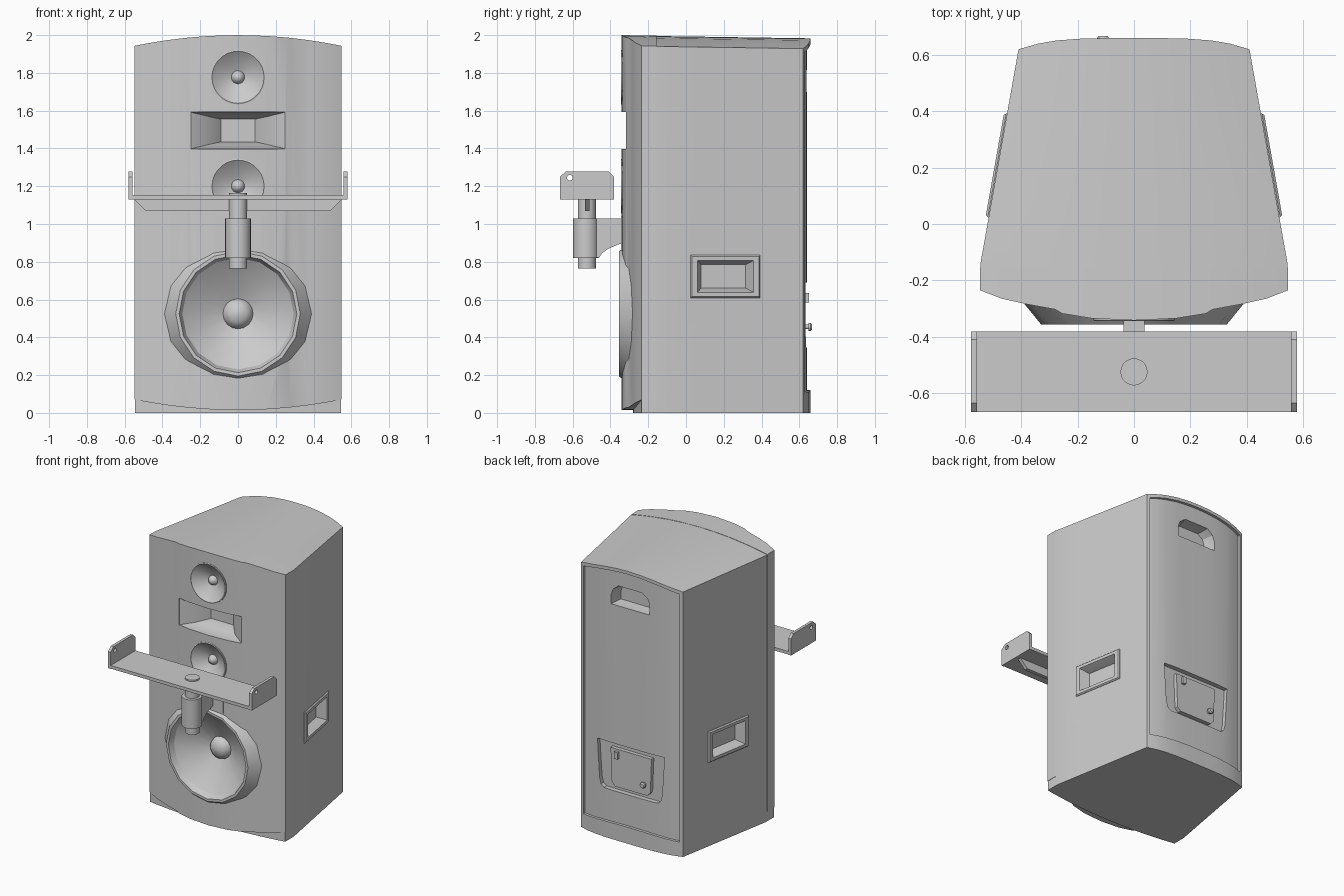
import bpy, bmesh, math

if "Cube" in bpy.data.objects:
    bpy.data.objects.remove(bpy.data.objects["Cube"])


def finish(bm, name):
    bmesh.ops.recalc_face_normals(bm, faces=bm.faces)
    me = bpy.data.meshes.new(name)
    bm.to_mesh(me)
    bm.free()
    ob = bpy.data.objects.new(name, me)
    bpy.context.collection.objects.link(ob)
    return ob


def loft(name, loops):
    """Closed solid through matching point loops, capped at both ends."""
    bm = bmesh.new()
    rows = [[bm.verts.new(p) for p in lp] for lp in loops]
    n = len(rows[0])
    for a, b in zip(rows, rows[1:]):
        for i in range(n):
            j = (i + 1) % n
            bm.faces.new((a[i], a[j], b[j], b[i]))
    bm.faces.new(rows[0])
    bm.faces.new(rows[-1])
    return finish(bm, name)


def revolve_y(name, profile, z, n):
    return loft(name, [[(r * math.cos(2 * math.pi * i / n), y, z + r * math.sin(2 * math.pi * i / n))
                        for i in range(n)] for r, y in profile])


def rod(name, x, y, r, z0, z1, n=24):
    return loft(name, [[(x + r * math.cos(2 * math.pi * i / n), y + r * math.sin(2 * math.pi * i / n), z)
                        for i in range(n)] for z in (z0, z1)])


def prism_x(name, pts, x0, x1):
    return loft(name, [[(x, y, z) for y, z in pts] for x in (x0, x1)])


def prism_y(name, pts, y0, y1):
    return loft(name, [[(x, y, z) for x, z in pts] for y in (y0, y1)])


def rect(hx, hz, cx=0, cz=0):
    return [(cx - hx, cz - hz), (cx + hx, cz - hz), (cx + hx, cz + hz), (cx - hx, cz + hz)]


def mirrored(pts):
    """Complete a right half outline (x, z) with its left half."""
    return pts + [(-x, z) for x, z in reversed(pts)]


def slab(name, cols, width, front, back, top, bottom, rows):
    """Upright solid with curved front, back, top and bottom."""
    bm = bmesh.new()
    layers = []
    for zf in (top, bottom):
        layer = []
        for v in rows:
            line = []
            for u in cols:
                y = front(u) * (1 - v) + back(u) * v
                line.append(bm.verts.new((u * width(y), y, zf(u, y))))
            layer.append(line)
        layers.append(layer)
    R, C = len(rows), len(cols)
    for g in layers:
        for r in range(R - 1):
            for c in range(C - 1):
                bm.faces.new((g[r][c], g[r][c + 1], g[r + 1][c + 1], g[r + 1][c]))
    t, b = layers
    for r in (0, R - 1):
        for c in range(C - 1):
            bm.faces.new((t[r][c], t[r][c + 1], b[r][c + 1], b[r][c]))
    for c in (0, C - 1):
        for r in range(R - 1):
            bm.faces.new((t[r][c], t[r + 1][c], b[r + 1][c], b[r][c]))
    return finish(bm, name)


def cut(ob, *cutters):
    bpy.context.view_layer.objects.active = ob
    for c in cutters:
        m = ob.modifiers.new("cut", 'BOOLEAN')
        m.operation, m.solver, m.object = 'DIFFERENCE', 'EXACT', c
        bpy.ops.object.modifier_apply(modifier=m.name)


def remove(*obs):
    for o in obs:
        bpy.data.objects.remove(o, do_unlink=True)


def body_width(y):
    return 0.545 if y < -0.14 else 0.545 - 0.135 * (y + 0.14) / 0.76


def crown(u, y):
    return 2 - 0.015 * (y + 0.345) - 0.055 * u * u


def back_y(u):
    return 0.66 - 0.04 * u ** 4


# Cabinet body, tapering to the back
half = [1, 0.84, 0.68, 0.45, 0.22]
cols = [-u for u in half] + [0] + half[::-1]
cabinet = slab("cabinet", cols, body_width, lambda u: -0.28 + 0.045 * u * u, back_y,
               lambda u, y: crown(u, y) - 0.002, lambda u, y: 0, [0, 0.111, 0.4, 0.7, 1])

# Front baffle with a raised centre strip and curved lower edge
half_front = [(0.547, -0.235), (0.47, -0.265), (0.38, -0.285), (0.28, -0.303), (0.255, -0.318), (0.15, -0.335)]
depth = {round(x / 0.547, 4): y for x, y in half_front}
depth[0] = -0.342
ks = sorted(depth)
baffle = slab("front_baffle", [-k for k in reversed(ks)] + ks[1:], lambda y: 0.547,
              lambda u: depth[abs(u)], lambda u: -0.155, crown,
              lambda u, y: 0.015 + 0.055 * u * u, [0, 1])

# Openings in the front
pocket = prism_y("pocket_cutter", rect(0.48, 0.88, 0, 1.0), -0.5, -0.158)
woofer_hole = revolve_y("woofer_cutter", [(0.32, -0.5), (0.32, -0.1)], 0.525, 16)
tweeter_holes = [revolve_y("tweeter_cutter", [(0.14, -0.5), (0.14, -0.22)], z, 28) for z in (1.777, 1.2)]
horn = loft("horn_cutter", [[(x, y, z) for x, z in rect(hx, hz, 0, 1.495)]
                            for hx, hz, y in ((0.25, 0.097, -0.5), (0.25, 0.097, -0.318),
                                              (0.16, 0.075, -0.265), (0.09, 0.06, -0.18))])
cut(cabinet, pocket)
cut(baffle, woofer_hole, horn, *tweeter_holes)
remove(pocket, woofer_hole, horn, *tweeter_holes)

# Drivers
revolve_y("woofer", [(0.3, -0.13), (0.392, -0.2), (0.392, -0.28), (0.33, -0.356), (0.312, -0.356),
                     (0.295, -0.315), (0.2, -0.25), (0.08, -0.195), (0.07, -0.22), (0.045, -0.24),
                     (0.008, -0.248)], 0.525, 16)
for name, z in (("upper_tweeter", 1.777), ("lower_tweeter", 1.2)):
    revolve_y(name, [(0.1, -0.2), (0.144, -0.25), (0.144, -0.343), (0.138, -0.345), (0.09, -0.308),
                     (0.035, -0.285), (0.028, -0.302), (0.015, -0.313), (0.003, -0.316)], z, 28)

# Recessed back panel, rear grip and connector bay
panel = slab("panel_cutter", cols, lambda y: 0.387, lambda u: back_y(u * 0.387 / 0.41) - 0.02,
             lambda u: 0.8, lambda u, y: 1.96 - 0.052 * u * u, lambda u, y: 0.12 - 0.015 * u * u, [0, 1])
grip = loft("grip_cutter", [[(x * s, y, 1.77 + (z - 1.77) * s) for x, z in mirrored(
    [(0.155, 1.70), (0.155, 1.77), (0.14, 1.81), (0.095, 1.845)])] for y, s in ((0.8, 1), (0.63, 1), (0.56, 0.85))])
bay_pts = mirrored([(0.215, 0.345), (0.24, 0.365), (0.252, 0.41), (0.27, 0.69)])
bay = prism_y("bay_cutter", bay_pts, 0.605, 0.8)
cut(cabinet, panel, grip, bay)
remove(panel, grip, bay)
prism_y("connector_plate", mirrored([(0.13, 0.375), (0.155, 0.40), (0.165, 0.65)]), 0.59, 0.632)
prism_y("power_switch", rect(0.013, 0.025, 0.11, 0.61), 0.62, 0.652)
knob = revolve_y("volume_knob", [(0.012, 0.62), (0.012, 0.648), (0.021, 0.648), (0.021, 0.66), (0.015, 0.668)], 0.455, 16)
knob.location.x = -0.11

# Side handles, set flush into the sloping sides
for s, side in ((1, "right"), (-1, "left")):
    def ring(ht, hz, d):
        return [(s * (0.4833 - 0.175 * t + 0.985 * d), 0.2075 + 0.985 * t + 0.175 * d, 0.7225 + z)
                for t, z in rect(ht, hz)]
    hole = loft("handle_cutter", [ring(0.16, 0.092, 0.1), ring(0.16, 0.092, -0.08)])
    cut(cabinet, hole)
    remove(hole)
    loft(side + "_handle", [ring(0.187, 0.113, -0.085), ring(0.187, 0.113, 0.003), ring(0.18, 0.106, 0.011),
                            ring(0.15, 0.085, 0.011), ring(0.145, 0.08, 0.0), ring(0.12, 0.062, -0.055)])

# Mounting arm, clamp tube and pivot rod
prism_y("mount_plate", rect(0.12, 0.09, 0, 0.95), -0.344, -0.3)
prism_x("mount_arm", [(-0.5, 1.029), (-0.3, 1.029), (-0.3, 0.895), (-0.35, 0.895), (-0.41, 0.87),
                      (-0.445, 0.845), (-0.46, 0.822), (-0.5, 0.822)], -0.038, 0.038)
rod("clamp_tube", 0, -0.53, 0.068, 0.82, 1.03)
rod("pivot_rod", 0, -0.525, 0.048, 0.765, 1.163)

# Cradle: flat bar, stiffening web and upturned ends
prism_y("cradle_bar", rect(0.575, 0.0115, 0, 1.1415), -0.667, -0.382)
prism_y("cradle_web", mirrored([(0.49, 1.07), (0.55, 1.131)]), -0.536, -0.511)
end = [(-0.668, 1.129), (-0.381, 1.129), (-0.381, 1.25), (-0.41, 1.278), (-0.635, 1.278), (-0.668, 1.25)]
for s, side in ((1, "right"), (-1, "left")):
    plate = prism_x(side + "_cradle_end", end, s * 0.558, s * 0.579)
    bolt = prism_x("bolt_cutter", [(-0.615 + 0.015 * math.cos(a * math.pi / 8), 1.245 + 0.015 * math.sin(a * math.pi / 8))
                                   for a in range(16)], s * 0.5, s * 0.65)
    cut(plate, bolt)
    remove(bolt)

# Smooth shading with crisp edges
for ob in bpy.context.collection.objects:
    ob.select_set(True)
    bpy.context.view_layer.objects.active = ob
bpy.ops.object.shade_smooth_by_angle(angle=math.radians(30))
